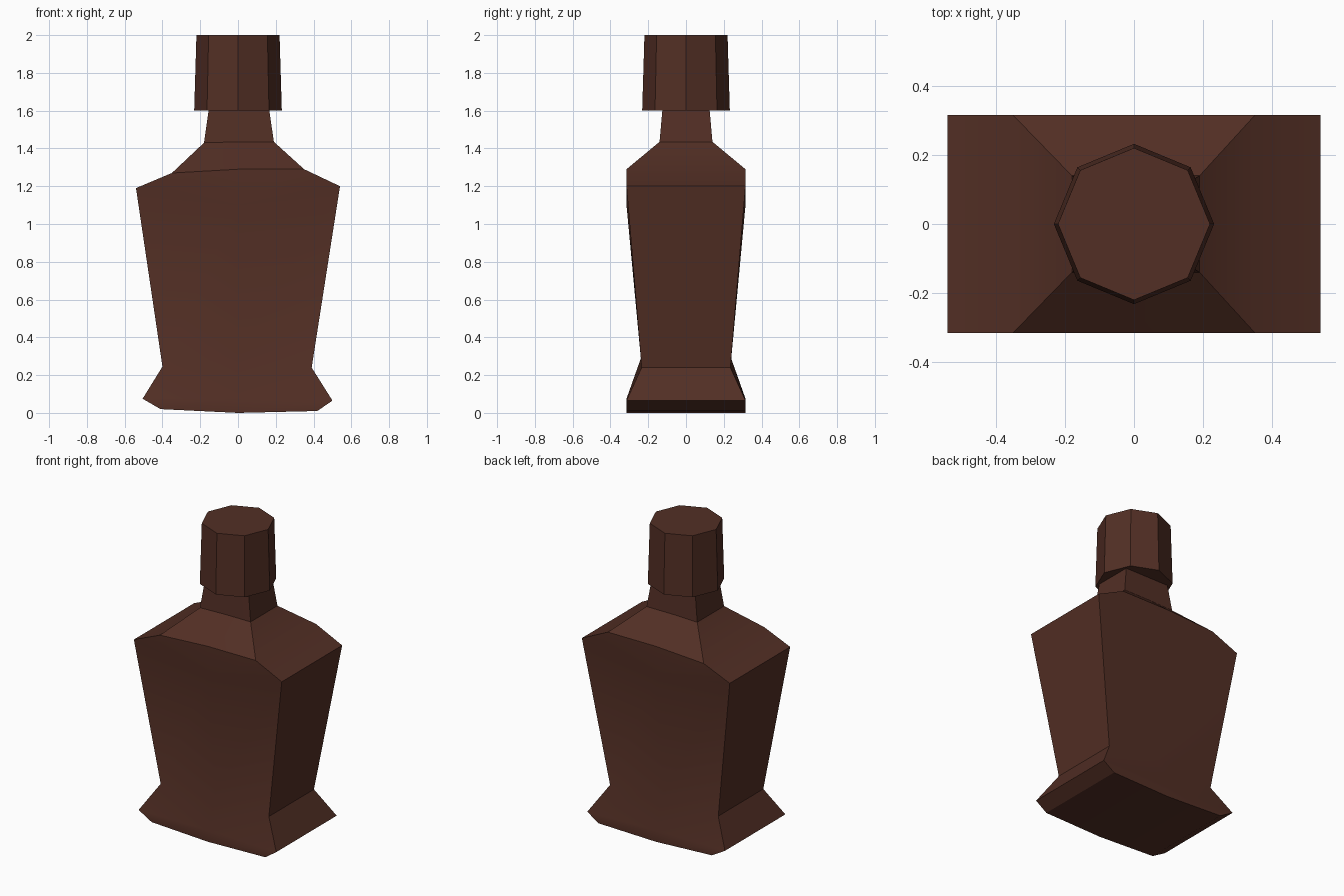
import bpy, bmesh, math

if "Cube" in bpy.data.objects:
    bpy.data.objects.remove(bpy.data.objects["Cube"])

brown = bpy.data.materials.new("dark brown glass")
brown.diffuse_color = (0.085, 0.028, 0.018, 1)
brown.use_nodes = True
brown.node_tree.nodes["Principled BSDF"].inputs["Base Color"].default_value = brown.diffuse_color


def finish(bm, name):
    bmesh.ops.recalc_face_normals(bm, faces=bm.faces)
    mesh = bpy.data.meshes.new(name)
    bm.to_mesh(mesh)
    bm.free()
    obj = bpy.data.objects.new(name, mesh)
    bpy.context.collection.objects.link(obj)
    mesh.materials.append(brown)
    bpy.ops.object.select_all(action='DESELECT')
    obj.select_set(True)
    bpy.context.view_layer.objects.active = obj
    bpy.ops.object.shade_smooth_by_angle(angle=math.radians(30))
    return obj


# Bottle body: stacked six-point rings (left, middle, right on each side)
# left x, left z, middle z, right x, right z, half depth
rings = [
    (-0.41, 0.02, 0.00, 0.42, 0.01, 0.315),
    (-0.505, 0.075, 0.075, 0.50, 0.065, 0.315),
    (-0.40, 0.245, 0.30, 0.39, 0.24, 0.235),
    (-0.54, 1.19, 1.10, 0.54, 1.20, 0.315),
    (-0.35, 1.27, 1.29, 0.35, 1.29, 0.315),
    (-0.18, 1.43, 1.435, 0.19, 1.435, 0.14),
    (-0.155, 1.605, 1.605, 0.165, 1.605, 0.125),
]
bm = bmesh.new()
loops = []
for lx, lz, mz, rx, rz, d in rings:
    pts = [(lx, -d, lz), (0, -d, mz), (rx, -d, rz),
           (rx, d, rz), (0, d, mz), (lx, d, lz)]
    loops.append([bm.verts.new(p) for p in pts])
for a, b in zip(loops, loops[1:]):
    for i in range(6):
        j = (i + 1) % 6
        bm.faces.new((a[i], a[j], b[j], b[i]))
for end in (loops[0], loops[-1]):
    bm.faces.new((end[0], end[1], end[4], end[5]))
    bm.faces.new((end[1], end[2], end[3], end[4]))
finish(bm, "bottle_body")

# Eight-sided tapered stopper with corners on the axes
bm = bmesh.new()
bmesh.ops.create_cone(bm, cap_ends=True, segments=8, radius1=0.232,
                      radius2=0.22, depth=0.4)
bmesh.ops.translate(bm, verts=bm.verts, vec=(0, 0, 1.8))
finish(bm, "bottle_cap")
